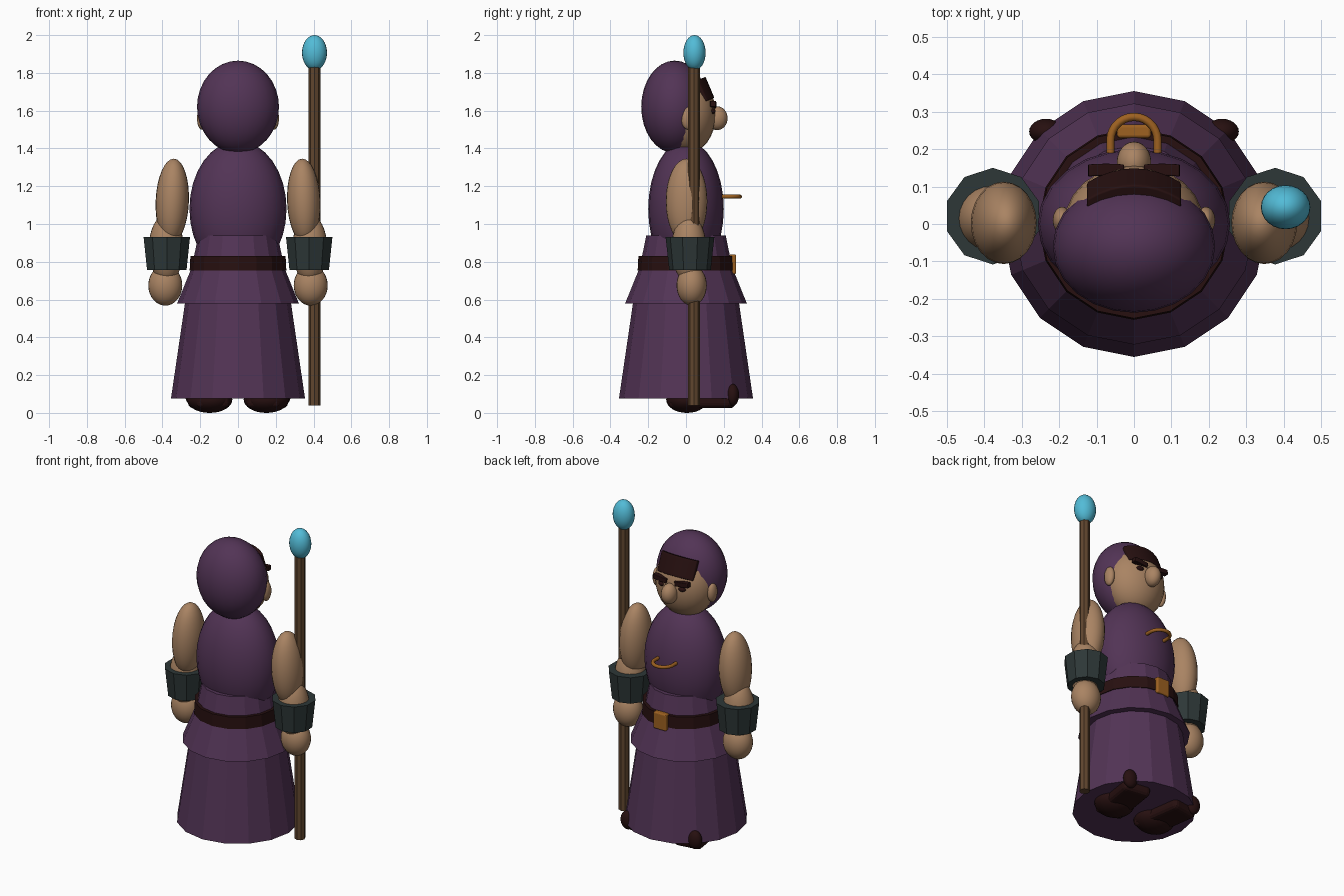
import bpy, bmesh, math

if "Cube" in bpy.data.objects:
    bpy.data.objects.remove(bpy.data.objects["Cube"])


def material(name, rgb):
    m = bpy.data.materials.new(name)
    m.diffuse_color = (*rgb, 1)
    m.use_nodes = True
    m.node_tree.nodes["Principled BSDF"].inputs["Base Color"].default_value = m.diffuse_color
    return m


PURPLE = material("purple_cloth", (0.085, 0.034, 0.092))
SKIN = material("skin", (0.40, 0.23, 0.125))
DARK = material("dark_brown_leather", (0.02, 0.005, 0.005))
SLATE = material("slate_cuff", (0.026, 0.038, 0.038))
WOOD = material("wood", (0.12, 0.062, 0.028))
GEM = material("blue_gem", (0.085, 0.50, 0.68))
GOLD = material("gold", (0.34, 0.12, 0.015))


def finish(name, bm, mat, loc=(0, 0, 0), rot=(0, 0, 0), smooth=False):
    bmesh.ops.recalc_face_normals(bm, faces=bm.faces)
    for f in bm.faces:
        f.smooth = smooth
    me = bpy.data.meshes.new(name)
    bm.to_mesh(me)
    bm.free()
    me.materials.append(mat)
    ob = bpy.data.objects.new(name, me)
    ob.location, ob.rotation_euler = loc, rot
    bpy.context.collection.objects.link(ob)
    return ob


def ellipsoid(name, mat, loc, radii, rot=(0, 0, 0), seg=24, rings=16):
    bm = bmesh.new()
    bmesh.ops.create_uvsphere(bm, u_segments=seg, v_segments=rings, radius=1)
    bmesh.ops.scale(bm, vec=radii, verts=bm.verts)
    return finish(name, bm, mat, loc, rot, True)


def lathe(name, mat, profile, sides, loc=(0, 0, 0)):
    """Faceted solid from (radius, height) pairs, with a corner at +y."""
    bm = bmesh.new()
    rings = []
    for r, z in profile:
        angles = [math.pi / 2 + 2 * math.pi * i / sides for i in range(sides)]
        rings.append([bm.verts.new((r * math.cos(a), r * math.sin(a), z)) for a in angles])
    for a, b in zip(rings, rings[1:]):
        for i in range(sides):
            j = (i + 1) % sides
            bm.faces.new((a[i], a[j], b[j], b[i]))
    bm.faces.new(rings[0][::-1])
    bm.faces.new(rings[-1])
    return finish(name, bm, mat, loc)


def rounded_box(name, mat, loc, size, bevel, rot=(0, 0, 0), bend=0):
    """Bevelled box whose ends can curve back towards -y."""
    bm = bmesh.new()
    bmesh.ops.create_cube(bm, size=1)
    if bend:
        bmesh.ops.subdivide_edges(bm, edges=bm.edges[:], cuts=7, use_grid_fill=True)
    bmesh.ops.scale(bm, vec=size, verts=bm.verts)
    for v in bm.verts:
        v.co.y -= bend * v.co.x ** 2
    ob = finish(name, bm, mat, loc, rot, bool(bend))
    mod = ob.modifiers.new("bevel", 'BEVEL')
    mod.width, mod.segments = bevel, 3
    mod.limit_method, mod.angle_limit = 'ANGLE', math.radians(50)
    return ob


# Robe: long skirt, flared tunic and belt
lathe("skirt", PURPLE, [(0.355, 0.075), (0.272, 0.64)], 16)
lathe("tunic", PURPLE, [(0.322, 0.58), (0.245, 0.77), (0.21, 0.94)], 16)
lathe("belt", DARK, [(0.256, 0.755), (0.252, 0.83)], 16)
rounded_box("belt_buckle", GOLD, (0, 0.248, 0.787), (0.09, 0.036, 0.105), 0.008)
ellipsoid("torso", PURPLE, (0, 0, 1.08), (0.257, 0.2, 0.36))

# Head and hood; the face looks towards +y
ellipsoid("head", SKIN, (0, 0, 1.58), (0.187, 0.158, 0.21))
ellipsoid("hood", PURPLE, (0, -0.06, 1.62), (0.217, 0.177, 0.245))
ellipsoid("nose", SKIN, (0, 0.165, 1.56), (0.046, 0.055, 0.063))
rounded_box("hair_fringe", DARK, (0, 0.106, 1.715), (0.25, 0.045, 0.12), 0.018,
            (0.4, 0, 0), 2.6)

# Chest ring: a half hoop on the front of the torso
curve = bpy.data.curves.new("chest_ring", 'CURVE')
curve.dimensions = '3D'
curve.bevel_depth, curve.bevel_resolution, curve.use_fill_caps = 0.011, 2, True
arc = [(0.063 * math.cos(math.pi * i / 14), 0.223 + 0.063 * math.sin(math.pi * i / 14))
       for i in range(15)]
arc = [(0.063, 0.19)] + arc + [(-0.063, 0.19)]
spline = curve.splines.new('POLY')
spline.points.add(len(arc) - 1)
for p, (x, y) in zip(spline.points, arc):
    p.co = (x, y, 1.145, 1)
curve.materials.append(GOLD)
bpy.context.collection.objects.link(bpy.data.objects.new("chest_ring", curve))

# Paired parts
for side, s in (("left", -1), ("right", 1)):
    ellipsoid(side + "_ear", SKIN, (s * 0.192, 0.01, 1.56), (0.025, 0.036, 0.06))
    rounded_box(side + "_eyebrow", DARK, (s * 0.075, 0.145, 1.632), (0.095, 0.032, 0.03),
                0.01, (0, s * -0.1, 0), 1.0)
    ellipsoid(side + "_eye", DARK, (s * 0.07, 0.137, 1.597), (0.024, 0.02, 0.015))
    ellipsoid(side + "_upper_arm", SKIN, (s * 0.348, 0.003, 1.12), (0.088, 0.11, 0.226),
              (0, s * -0.04, 0))
    ellipsoid(side + "_forearm", SKIN, (s * 0.38, 0.015, 0.87), (0.093, 0.092, 0.18))
    lathe(side + "_cuff", SLATE, [(0.11, 0.757), (0.129, 0.93)], 10, (s * 0.377, 0.021, 0))
    ellipsoid(side + "_hand", SKIN, (s * 0.385, 0.03, 0.675), (0.09, 0.08, 0.107))
    # Shoe: heel, sole and raised toe
    ellipsoid(side + "_shoe_heel", DARK, (s * 0.15, 0.005, 0.07), (0.12, 0.11, 0.07))
    rounded_box(side + "_shoe", DARK, (s * 0.155, 0.085, 0.065), (0.18, 0.34, 0.08), 0.028,
                (0, 0, s * -0.15))
    ellipsoid(side + "_shoe_toe", DARK, (s * 0.235, 0.247, 0.095), (0.045, 0.034, 0.058))

# Staff with gem
lathe("staff", WOOD, [(0.031, 0.04), (0.031, 1.85)], 8, (0.405, 0.042, 0))
ellipsoid("staff_gem", GEM, (0.405, 0.045, 1.907), (0.066, 0.059, 0.093))
